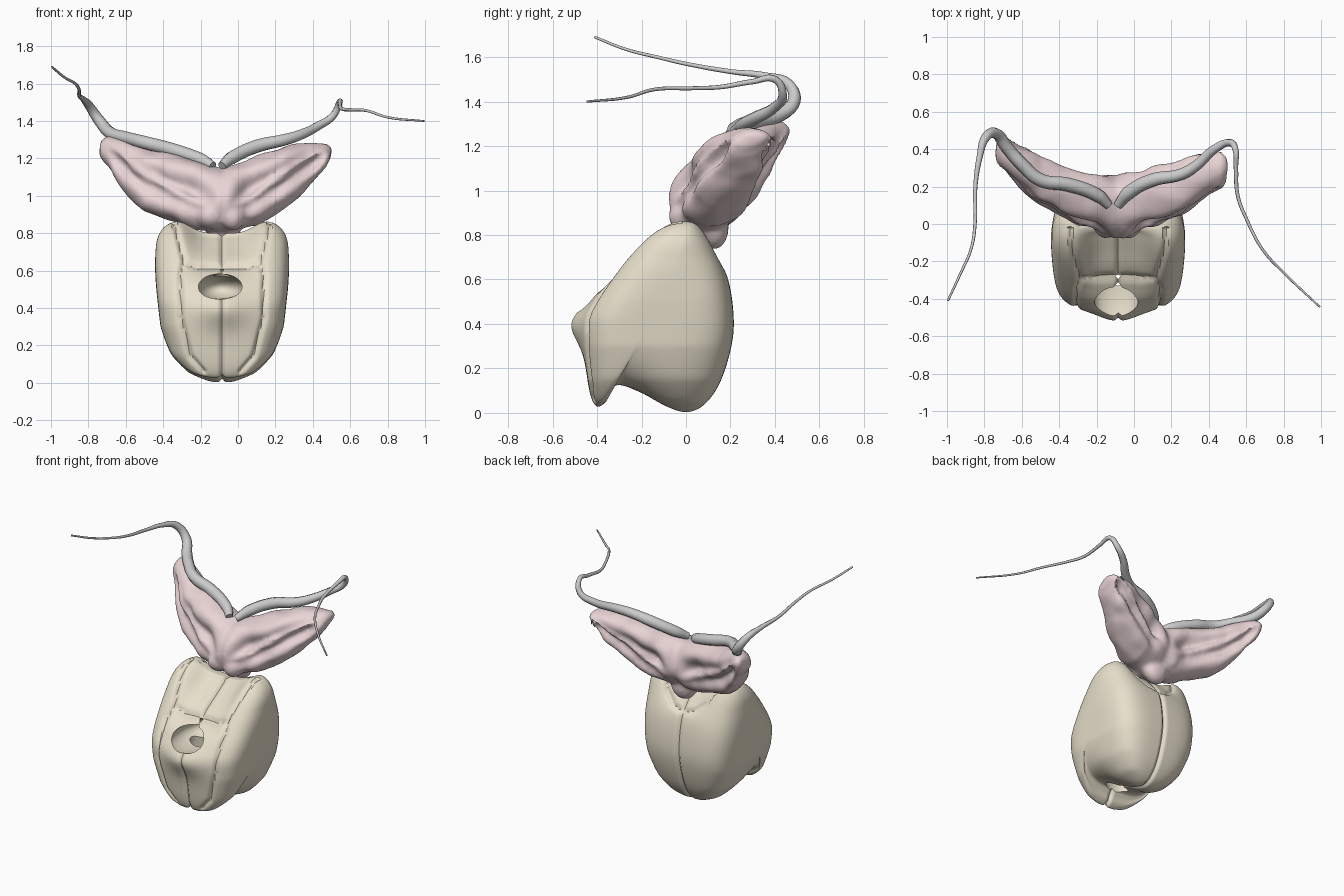
import bpy, bmesh, math
from mathutils import Vector, noise

if "Cube" in bpy.data.objects:
    bpy.data.objects.remove(bpy.data.objects["Cube"])

CX = -0.085  # symmetry plane of the capsule


def material(name, col):
    m = bpy.data.materials.new(name)
    m.diffuse_color = (*col, 1)
    m.use_nodes = True
    m.node_tree.nodes["Principled BSDF"].inputs["Base Color"].default_value = m.diffuse_color
    return m


def lerp_table(table, v):
    """Piecewise linear lookup; each row is (key, value, value...)."""
    if v <= table[0][0]:
        return table[0][1:]
    for a, b in zip(table, table[1:]):
        if v <= b[0]:
            f = (v - a[0]) / (b[0] - a[0])
            return tuple(p + (q - p) * f for p, q in zip(a[1:], b[1:]))
    return table[-1][1:]


def step(v, lo, hi):
    t = min(1, max(0, (v - lo) / (hi - lo)))
    return t * t * (3 - 2 * t)


def closed_spline(pts, n):
    out, k = [], len(pts)
    for i in range(k):
        p0, p1, p2, p3 = (Vector(pts[(i + j) % k]) for j in (-1, 0, 1, 2))
        for s in range(n):
            t = s / n
            out.append(0.5 * (2 * p1 + (p2 - p0) * t + (2 * p0 - 5 * p1 + 4 * p2 - p3) * t * t
                              + (3 * p1 - p0 - 3 * p2 + p3) * t ** 3))
    return out


def loft(bm, rings):
    vs = [[bm.verts.new(p) for p in r] for r in rings]
    n = len(vs[0])
    for a, b in zip(vs, vs[1:]):
        for i in range(n):
            bm.faces.new((a[i], a[(i + 1) % n], b[(i + 1) % n], b[i]))
    bm.faces.new(vs[0][::-1])
    bm.faces.new(vs[-1])


def to_object(bm, name, mat=None):
    bmesh.ops.recalc_face_normals(bm, faces=bm.faces)
    me = bpy.data.meshes.new(name)
    bm.to_mesh(me)
    bm.free()
    ob = bpy.data.objects.new(name, me)
    bpy.context.collection.objects.link(ob)
    if mat:
        me.materials.append(mat)
    return ob


def finish(ob, angle):
    bpy.ops.object.select_all(action='DESELECT')
    ob.select_set(True)
    bpy.context.view_layer.objects.active = ob
    bpy.ops.object.convert(target='MESH')
    bpy.ops.object.shade_smooth_by_angle(angle=math.radians(angle))


def seam_distance(p, line):
    best = 1
    for a, b in zip(line, line[1:]):
        a, b = Vector(a), Vector(b)
        d = b - a
        t = min(1, max(0, (p - a).dot(d) / d.length_squared))
        best = min(best, (a + d * t - p).length)
    return best


# Capsule: side profile (y, z) inflated sideways
side = [(0, .885), (.06, .865), (.12, .775), (.19, .6), (.215, .42), (.2, .28), (.15, .13),
        (.08, .035), (0, .003), (-.09, .03), (-.2, .09), (-.3, .125), (-.335, .1), (-.36, .05),
        (-.4, .028), (-.43, .08), (-.45, .2), (-.46, .32), (-.455, .42), (-.42, .5),
        (-.355, .6), (-.255, .73), (-.16, .825), (-.075, .875)]
widths = [(0, .12), (.05, .22), (.15, .285), (.3, .33), (.5, .352), (.7, .368), (.86, .40)]
profile = closed_spline(side, 10)
pivot = Vector((-.15, .42))
rings = []
for i in range(117):
    phi = math.radians(-87 + 1.5 * i)
    c, s = math.cos(phi), math.sin(phi)
    d = (c ** 4 + s ** 4) ** .25
    ring = []
    for p in profile:
        y, z = pivot + (p - pivot) * (c / d)
        x = s / d * lerp_table(widths, z)[0]
        mid = math.exp(-(x / .19) ** 4)
        if y < 0:  # recessed face panel and protruding lip
            y += .06 * mid * step(z, .52, .64) * step(-y, 0, .12)
            y -= .06 * math.exp(-(x / .14) ** 2 - ((z - .4) / .1) ** 2) * step(-y, .2, .4)
        z -= .085 * mid * step(z, .6, .86)
        ring.append((x, y, z))
    rings.append(ring)
bm = bmesh.new()
loft(bm, rings)
for _ in range(4):
    bmesh.ops.smooth_vert(bm, verts=bm.verts, factor=.5, use_axis_x=True, use_axis_y=True, use_axis_z=True)
bmesh.ops.recalc_face_normals(bm, faces=bm.faces)
bm.normal_update()

# Plate seams pressed into the surface, as (|x|, z) lines
front_seams = [[(0, .9), (0, 0)], [(.26, .87), (.2, .65), (.225, .58), (.225, .35), (.17, .14), (.1, .06)],
               [(.2, .645), (.12, .62), (0, .62)]]
back_seams = [[(0, .9), (0, 0)], [(0, .66), (.08, .68), (.15, .74), (.2, .84)]]
moves = []
for v in bm.verts:
    p = Vector((abs(v.co.x), v.co.z))
    front = v.co.y < -.02
    seams = front_seams if front else back_seams
    if front and p.y < .35 and v.co.y > -.37:
        seams = seams[:1]
    d = min(seam_distance(p, l) for l in seams)
    if d < .045 and abs(v.normal.x) < .9:
        moves.append((v, v.normal * -.017 * math.exp(-(d / .013) ** 2)))
for v, m in moves:
    v.co += m
bmesh.ops.translate(bm, verts=bm.verts, vec=(CX, 0, 0))
capsule = to_object(bm, "capsule", material("bone", (.80, .74, .60)))

# Opening: a front mouth that turns down through the floor
cutters = []
for k, (loc, size) in enumerate([((CX - .01, -.36, .508), (.122, .22, .075)),
                                 ((CX, -.275, .28), (.1, .06, .33))]):
    bm = bmesh.new()
    bmesh.ops.create_uvsphere(bm, u_segments=32, v_segments=20, radius=1)
    bmesh.ops.scale(bm, verts=bm.verts, vec=size)
    bmesh.ops.translate(bm, verts=bm.verts, vec=loc)
    cutter = to_object(bm, "opening_cutter_%d" % k)
    cutter.hide_render = True
    cutters.append(cutter)
for cutter in cutters:
    for solver in ('MANIFOLD', 'EXACT', 'FLOAT'):  # keep the first solver that succeeds
        mod = capsule.modifiers.new("opening", 'BOOLEAN')
        mod.operation, mod.object, mod.solver = 'DIFFERENCE', cutter, solver
        before = len(capsule.data.polygons)
        bpy.context.view_layer.update()
        cut = capsule.evaluated_get(bpy.context.evaluated_depsgraph_get())
        if len(cut.data.polygons) > 15000 and len(cut.data.polygons) != before:
            capsule.data = bpy.data.meshes.new_from_object(cut)
            capsule.modifiers.clear()
            break
        capsule.modifiers.clear()
for cutter in cutters:
    bpy.data.objects.remove(cutter)
finish(capsule, 40)

# Winged lobes: stations of (x, z low, z high, y front, y back)
left = [(.02, .85, 1.1, -.01, .22), (-.1, .8, 1.15, -.075, .26), (-.3, .84, 1.205, -.04, .32),
        (-.5, .92, 1.255, .06, .39), (-.62, 1.04, 1.295, .18, .445), (-.7, 1.16, 1.32, .29, .47),
        (-.737, 1.22, 1.30, .34, .45)]
right = [(-.2, .85, 1.1, -.01, .22), (-.06, .8, 1.15, -.075, .27), (.1, .84, 1.215, -.06, .35),
         (.25, .935, 1.265, .0, .385), (.4, 1.07, 1.285, .125, .405), (.47, 1.15, 1.28, .19, .39),
         (.497, 1.2, 1.255, .23, .35)]
bm = bmesh.new()
for table in (left, right):
    ks = [(i, *row) for i, row in enumerate(table)]
    rings = []
    for j in range(61):
        u = j / 10
        x, z0, z1, y0, y1 = lerp_table(ks, u)
        hollow = step(u, 1.0, 1.8) * (1 - step(u, 4, 5.3))
        ring = []
        for k in range(48):
            a = k / 48 * math.tau
            cy, cz = math.cos(a), math.sin(a)
            dent = math.exp(-(cz / .5) ** 2) * hollow
            fold = .3 * math.exp(-((cz + .5 - .2 * u) / .16) ** 2) * hollow
            ry = (y1 - y0) / 2 * (1 - .55 * dent + fold)
            ring.append((x, (y0 + y1) / 2 + cy * ry + cz * .03, (z0 + z1) / 2 + cz * (z1 - z0) / 2))
        rings.append(ring)
    loft(bm, rings)
# Knobs where the lobes meet
for loc, size in [((-.08, .12, .84), (.1, .08, .1)), ((-.14, 0, .89), (.08, .08, .075)),
                  ((-.03, 0, .89), (.08, .08, .075)), ((-.15, .18, .95), (.08, .07, .1)),
                  ((-.02, .18, .95), (.08, .07, .1))]:
    r = bmesh.ops.create_uvsphere(bm, u_segments=20, v_segments=12, radius=1)
    bmesh.ops.scale(bm, verts=r['verts'], vec=size)
    bmesh.ops.translate(bm, verts=r['verts'], vec=loc)
lobes = to_object(bm, "winged_lobes", material("pink", (.82, .66, .67)))
rm = lobes.modifiers.new("merge", 'REMESH')
rm.mode, rm.voxel_size = 'VOXEL', .012
sm = lobes.modifiers.new("soften", 'SMOOTH')
sm.factor, sm.iterations = .5, 6
finish(lobes, 60)
for v in lobes.data.vertices:  # gentle organic lumps
    v.co += v.normal * noise.noise(v.co * 8) * .016


# Feelers: thick at the root, whip-thin at the end (x, y, z, radius)
def feeler(name, pts):
    cu = bpy.data.curves.new(name, 'CURVE')
    cu.dimensions = '3D'
    cu.bevel_depth, cu.bevel_resolution, cu.resolution_u = 1, 2, 6
    cu.use_fill_caps = True
    sp = cu.splines.new('BEZIER')
    sp.bezier_points.add(len(pts) - 1)
    for b, p in zip(sp.bezier_points, pts):
        b.co, b.radius = p[:3], p[3]
        b.handle_left_type = b.handle_right_type = 'AUTO'
    ob = bpy.data.objects.new(name, cu)
    bpy.context.collection.objects.link(ob)
    finish(ob, 50)


feeler("left_feeler", [(-.135, .1, 1.16, .024), (-.19, .15, 1.19, .036), (-.35, .21, 1.245, .038),
                       (-.5, .235, 1.285, .036), (-.6, .32, 1.31, .035), (-.68, .41, 1.335, .034),
                       (-.74, .485, 1.4, .03), (-.795, .46, 1.48, .024), (-.825, .36, 1.515, .016),
                       (-.848, .2, 1.535, .011), (-.85, 0, 1.57, .009), (-.87, -.13, 1.6, .008),
                       (-.93, -.27, 1.635, .007), (-.995, -.41, 1.69, .006)])
feeler("right_feeler", [(-.085, .1, 1.16, .024), (-.03, .165, 1.205, .037), (.1, .235, 1.265, .037),
                        (.25, .265, 1.3, .032), (.33, .31, 1.325, .029), (.43, .4, 1.375, .024),
                        (.51, .435, 1.43, .02), (.542, .4, 1.5, .016), (.545, .3, 1.49, .012),
                        (.555, .15, 1.465, .01), (.6, .03, 1.46, .009), (.69, -.14, 1.455, .008),
                        (.8, -.26, 1.42, .007), (.995, -.445, 1.4, .005)])
